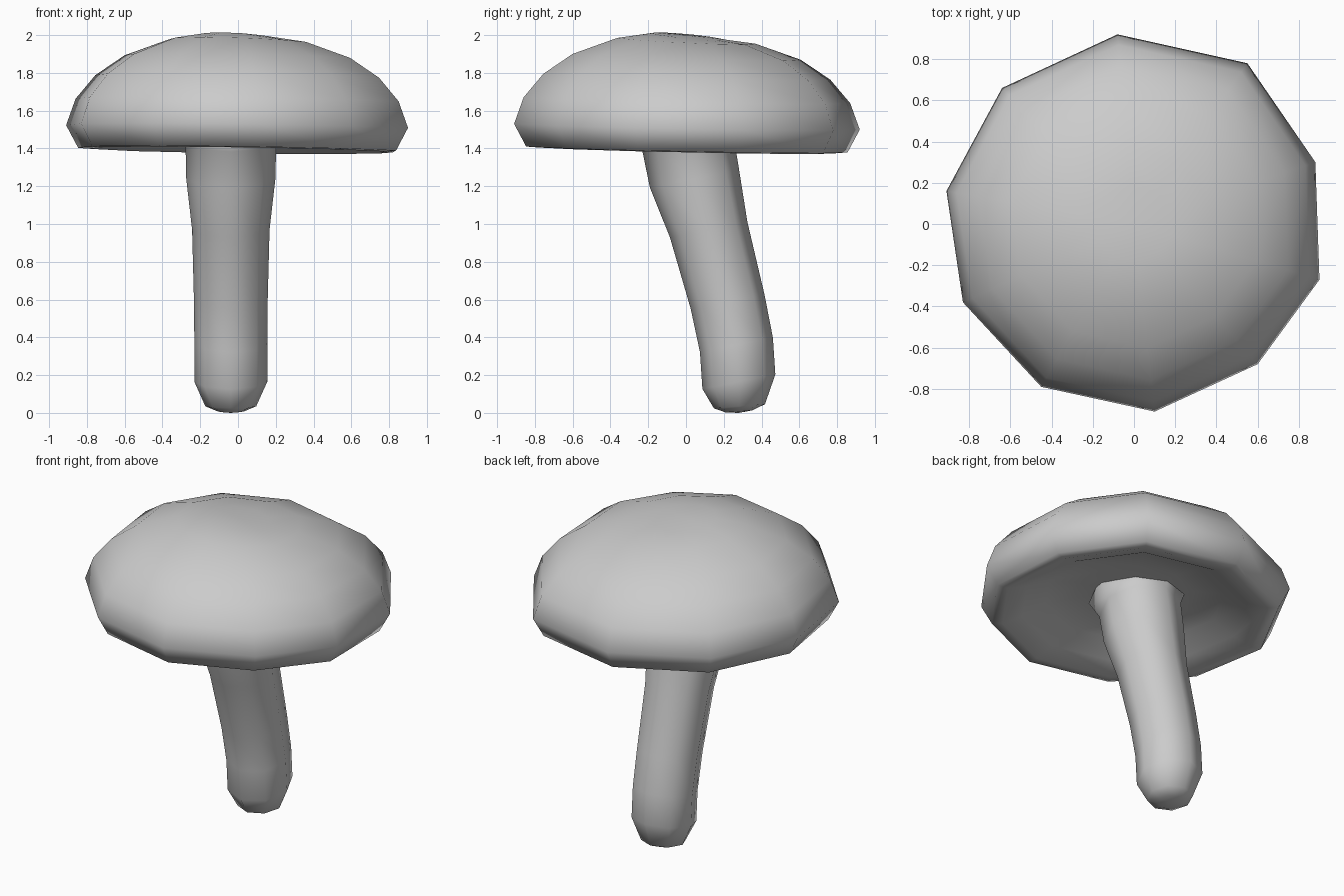
import bpy, bmesh, math

if "Cube" in bpy.data.objects:
    bpy.data.objects.remove(bpy.data.objects["Cube"])


def loft(name, rings, cap_top=None, cap_bottom=None):
    """Skin a list of equal-length point rings, ordered top to bottom."""
    bm = bmesh.new()
    loops = [[bm.verts.new(p) for p in ring] for ring in rings]
    n = len(loops[0])
    for a, b in zip(loops, loops[1:]):
        for i in range(n):
            j = (i + 1) % n
            bm.faces.new((a[i], b[i], b[j], a[j]))
    for tip, loop in ((cap_top, loops[0]), (cap_bottom, loops[-1])):
        if tip:
            v = bm.verts.new(tip)
            for i in range(n):
                bm.faces.new((v, loop[i], loop[(i + 1) % n]))
    bmesh.ops.recalc_face_normals(bm, faces=bm.faces)
    me = bpy.data.meshes.new(name)
    bm.to_mesh(me)
    bm.free()
    me.shade_smooth()
    ob = bpy.data.objects.new(name, me)
    bpy.context.collection.objects.link(ob)
    return ob


# Cap: ten-sided uneven outline swept through a domed profile with hollow underside
outline = [(0.88, 0.30), (0.55, 0.78), (-0.08, 0.92), (-0.64, 0.66), (-0.91, 0.16),
           (-0.83, -0.38), (-0.45, -0.79), (0.10, -0.91), (0.60, -0.68), (0.90, -0.27)]
profile = [(0.20, 1.995), (0.40, 1.97), (0.66, 1.885), (0.83, 1.78), (0.945, 1.655),
           (1.0, 1.515), (0.93, 1.395), (0.86, 1.39), (0.73, 1.43), (0.58, 1.50),
           (0.38, 1.53), (0.25, 1.53)]
cap_rings = [[(x * s, y * s, z - 0.012 * x - 0.018 * y) for x, y in outline]
             for s, z in profile]
loft("mushroom_cap", cap_rings, (0, 0, 2.0), (-0.03, 0.0, 1.54))

# Stem: leaning eight-sided tube (centre y, z, radius), rounded foot, flared top
path = [(-0.01, 1.54, 0.29), (0.01, 1.43, 0.24), (0.045, 1.24, 0.236), (0.12, 0.97, 0.205),
        (0.22, 0.59, 0.195), (0.267, 0.36, 0.193), (0.28, 0.165, 0.193),
        (0.283, 0.035, 0.135), (0.28, 0.008, 0.07)]
sides = 8
stem_rings = []
for cy, cz, r in path:
    tilt = 0.2 if cz > 0.1 else 0.08
    ring = []
    for k in range(sides):
        a = 2 * math.pi * k / sides
        dy = r * math.sin(a)
        ring.append((-0.038 + r * math.cos(a), cy + dy, cz + tilt * dy))
    stem_rings.append(ring)
loft("stem", stem_rings, (-0.038, -0.01, 1.56), (-0.038, 0.28, 0.0))
